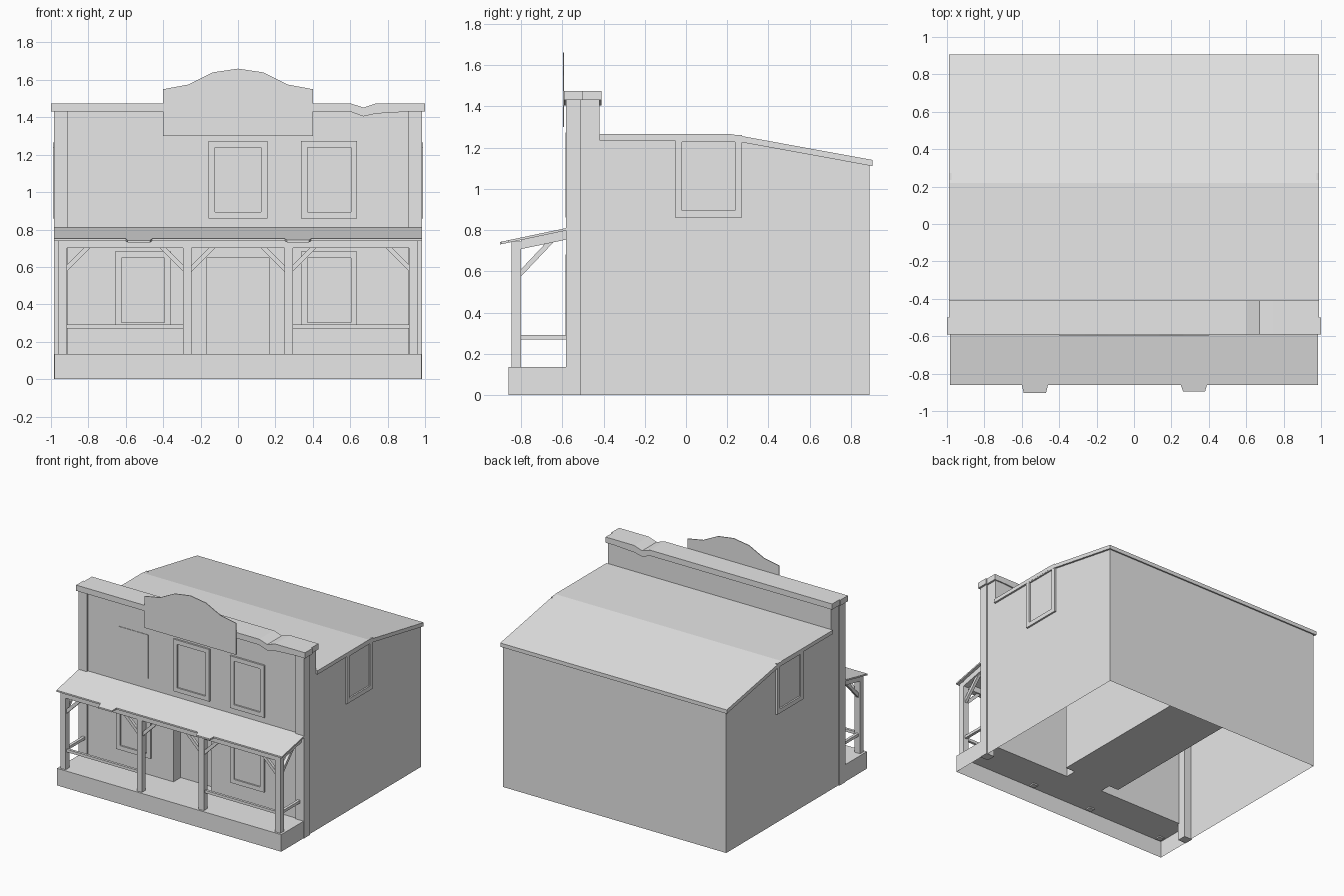
import bpy, bmesh
from mathutils import Vector

cube = bpy.data.objects.get("Cube")
if cube:
    bpy.data.objects.remove(cube, do_unlink=True)

mat = bpy.data.materials.new("plain_grey")
mat.use_nodes = True
GREY = (0.8, 0.8, 0.8, 1)
mat.diffuse_color = GREY
mat.node_tree.nodes["Principled BSDF"].inputs["Base Color"].default_value = GREY

DECK = 0.135     # porch floor height
WALL = -0.57     # front wall plane
DOOR = 0.165     # half width of the doorway
HEAD = 0.65      # top of the doorway
BACK = -0.48     # back of the door recess


def finish(name, bm, drop=()):
    """Turn a bmesh into an object, dropping faces that point along given directions."""
    bmesh.ops.recalc_face_normals(bm, faces=bm.faces)
    bm.normal_update()
    gone = [f for f in bm.faces if any(f.normal.dot(Vector(d)) > 0.99 for d in drop)]
    bmesh.ops.delete(bm, geom=gone, context="FACES")
    mesh = bpy.data.meshes.new(name)
    bm.to_mesh(mesh)
    bm.free()
    mesh.materials.append(mat)
    obj = bpy.data.objects.new(name, mesh)
    bpy.context.collection.objects.link(obj)
    return obj


def prism(name, pts, axis, a, b, drop=()):
    """Extrude a 2D outline along an axis from a to b."""
    def place(p, t):
        return {"x": (t, *p), "y": (p[0], t, p[1]), "z": (*p, t)}[axis]
    bm = bmesh.new()
    face = bm.faces.new([bm.verts.new(place(p, a)) for p in pts])
    ext = bmesh.ops.extrude_face_region(bm, geom=[face])["geom"]
    shift = Vector(place((0, 0), b - a))
    bmesh.ops.translate(bm, vec=shift, verts=[v for v in ext if isinstance(v, bmesh.types.BMVert)])
    return finish(name, bm, drop)


def box(name, x, y, z, drop=()):
    return prism(name, [(x[0], y[0]), (x[1], y[0]), (x[1], y[1]), (x[0], y[1])], "z", *z, drop)


def panel(name, *corners):
    bm = bmesh.new()
    bm.faces.new([bm.verts.new(c) for c in corners])
    return finish(name, bm)


def window(name, axis, u, v, wall, out, border=0.034):
    """Raised frame with a pane sunk into it; out is the signed projection."""
    bm = bmesh.new()
    def place(a, b, t):
        return (a, t, b) if axis == "y" else (t, a, b)
    rings = []
    for inset, t in ((0, wall), (0, wall + out), (border, wall + out), (border, wall + out * 0.15)):
        a, b, c, d = u[0] + inset, u[1] - inset, v[0] + inset, v[1] - inset
        rings.append([bm.verts.new(place(*p, t)) for p in ((a, c), (b, c), (b, d), (a, d))])
    for r, s in zip(rings, rings[1:]):
        for i in range(4):
            j = (i + 1) % 4
            bm.faces.new((r[i], r[j], s[j], s[i]))
    bm.faces.new(rings[-1])
    return finish(name, bm)


# Hollow building shell, open below, with the raised false front
shell = [(WALL, 0), (0.89, 0), (0.89, 1.115), (0.22, 1.24), (-0.42, 1.24), (-0.42, 1.43), (WALL, 1.43)]
prism("building_shell", shell, "x", -0.975, 0.975, [(0, 0, -1), (0, -1, 0)])

# Front wall around the doorway, and the recess lining
for side, s in (("left", 1), ("right", -1)):
    panel(f"front_wall_{side}", (s * DOOR, WALL, DECK), (s * 0.975, WALL, DECK),
          (s * 0.975, WALL, 1.43), (s * DOOR, WALL, 1.43))
    panel(f"door_jamb_{side}", (s * DOOR, WALL, DECK), (s * DOOR, BACK, DECK),
          (s * DOOR, BACK, HEAD), (s * DOOR, WALL, HEAD))
panel("front_wall_over_door", (-DOOR, WALL, HEAD), (DOOR, WALL, HEAD), (DOOR, WALL, 1.43), (-DOOR, WALL, 1.43))
for name, z in (("recess_floor", DECK), ("recess_ceiling", HEAD)):
    panel(name, (-DOOR, WALL, z), (DOOR, WALL, z), (DOOR, BACK, z), (-DOOR, BACK, z))
box("inner_hall", (-0.25, 0.25), (BACK, 0.885), (DECK, 0.7))

# Corner pilasters
for side, s in (("left", 1), ("right", -1)):
    box(f"pilaster_{side}", sorted((s * 0.912, s * 0.985)), (-0.582, -0.51), (0, 1.43))

# Main roof
roof = [(-0.42, 1.235), (0.22, 1.235), (0.905, 1.11), (0.905, 1.14), (0.22, 1.265), (-0.42, 1.265)]
prism("main_roof", roof, "x", -0.99, 0.99)

# Cornice with a sagging dent on one side
for name, w, y0, y1 in (("cornice_front", 1, -0.592, -0.5), ("cornice_back", 0.99, -0.5, -0.41)):
    prism(name, [(-w, 1.43), (0.6, 1.43), (0.67, 1.405), (0.74, 1.42), (0.91, 1.43), (w, 1.43),
                 (w, 1.475), (0.74, 1.475), (0.67, 1.452), (0.6, 1.475), (-w, 1.475)], "y", y0, y1)

# Blank arched signboard
half = [(0.4, 1.3), (0.4, 1.55), (0.265, 1.575), (0.135, 1.64)]
prism("signboard", half + [(0, 1.66)] + [(-x, z) for x, z in reversed(half)], "y", -0.597, -0.591)

# Windows; one upper window has lost its frame
window("upper_window_middle", "y", (-0.157, 0.157), (0.86, 1.272), WALL, -0.014)
window("upper_window_left", "y", (0.338, 0.637), (0.86, 1.272), WALL, -0.014)
box("upper_window_right_pane", (-0.64, -0.385), (WALL - 0.004, WALL), (0.895, 1.238))
window("lower_window_left", "y", (0.338, 0.637), (0.27, 0.682), WALL, -0.014)
window("lower_window_right", "y", (-0.657, -0.358), (0.27, 0.682), WALL, -0.014)
for side, s in (("left", 1), ("right", -1)):
    window(f"side_window_{side}", "x", (-0.053, 0.272), (0.86, 1.262), s * 0.975, s * 0.014)

# Porch deck, open underneath and at the back
box("porch_deck", (-0.98, 0.98), (-0.86, WALL), (0, DECK), [(0, 0, -1), (0, 1, 0)])

# Sloped porch roof with two loose boards hanging past the eave
eave = [(-0.985, WALL), (-0.985, -0.86), (-0.6, -0.86), (-0.59, -0.903), (-0.47, -0.903), (-0.46, -0.86),
        (0.25, -0.86), (0.262, -0.895), (0.38, -0.895), (0.39, -0.86), (0.985, -0.86), (0.985, WALL)]
porch_roof = prism("porch_roof", eave, "z", 0.8, 0.812)
for v in porch_roof.data.vertices:
    v.co.z += (v.co.y - WALL) * 0.21

# Porch posts, beam and rafters
POST = (-0.845, -0.8)
for s, side in ((1, "left"), (-1, "right")):
    box(f"outer_post_{side}", sorted((s * 0.915, s * 0.962)), POST, (0.125, 0.742))
    box(f"inner_post_{side}", sorted((s * 0.248, s * 0.293)), POST, (0.125, 0.742))
    prism(f"porch_rafter_{side}", [(-0.8, 0.708), (WALL, 0.756), (WALL, 0.802), (-0.8, 0.754)], "x",
          *sorted((s * 0.915, s * 0.962)))
    # Railings
    box(f"front_rail_{side}", sorted((s * 0.293, s * 0.915)), (-0.832, -0.812), (0.27, 0.292))
    box(f"side_rail_{side}", sorted((s * 0.928, s * 0.95)), (-0.8, WALL), (0.27, 0.292))
    # Diagonal braces: each runs from a post up to the beam
    for label, x, d in (("outer", 0.915, -1), ("middle", 0.293, 1), ("door", 0.248, -1)):
        pts = [(0, 0.575), (0, 0.61), (0.09, 0.7), (0.125, 0.7)]
        prism(f"{label}_brace_{side}", [(s * (x + d * u), z) for u, z in pts], "y", -0.834, -0.811)
    prism(f"side_brace_{side}", [(-0.8, 0.575), (-0.8, 0.61), (-0.682, 0.735), (-0.642, 0.742)], "x",
          *sorted((s * 0.927, s * 0.95)))
box("porch_beam", (-0.962, 0.962), POST, (0.7, 0.745))
